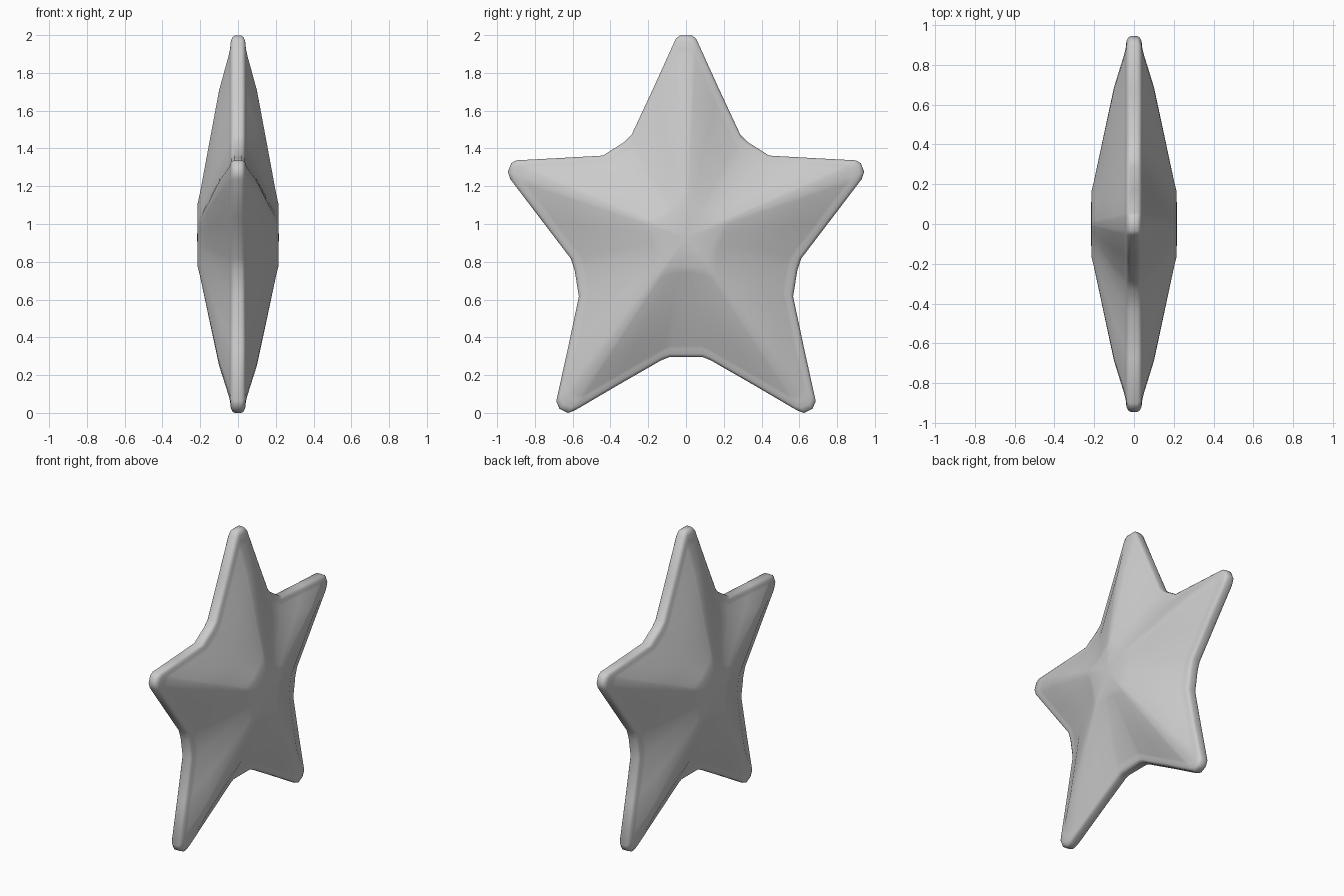
import bpy, bmesh, math

if "Cube" in bpy.data.objects:
    bpy.data.objects.remove(bpy.data.objects["Cube"])

CZ = 0.93  # height of the star centre

# Right half of the star outline (y, z), top to bottom
half = [(0.035, 2.0), (0.056, 1.98), (0.17, 1.728), (0.288, 1.475), (0.33, 1.435), (0.44, 1.365),
        (0.67, 1.352), (0.90, 1.34), (0.925, 1.325), (0.943, 1.28), (0.93, 1.24),
        (0.77, 1.03), (0.61, 0.82), (0.59, 0.76), (0.567, 0.62), (0.625, 0.345), (0.687, 0.065),
        (0.67, 0.025), (0.625, 0.003), (0.59, 0.015), (0.36, 0.15), (0.13, 0.282), (0.09, 0.298)]
outline = half + [(-y, z) for y, z in reversed(half)]

# Rings from rim to plateau: scale, half thickness, blend towards a circle
rings = [(1.0, 0.018, 0), (0.992, 0.03, 0), (0.972, 0.038, 0), (0.935, 0.042, 0),
         (0.90, 0.05, 0), (0.73, 0.10, 0), (0.45, 0.157, 0.1), (0.24, 0.2, 0.45), (0.18, 0.214, 0.6)]


def ring_points(scale, x, blend):
    pts = []
    for y, z in outline:
        dz = z - CZ
        r = math.hypot(y, dz)
        k = scale * ((1 - blend) + blend * 0.95 / r)
        pts.append((x, y * k, CZ + dz * k))
    return pts


bm = bmesh.new()


def add_ring(scale, x, blend):
    return [bm.verts.new(p) for p in ring_points(scale, x, blend)]


# Loft all rings from one face to the other
loops = [add_ring(s, -h, b) for s, h, b in reversed(rings)]
loops += [add_ring(s, h, b) for s, h, b in rings]
n = len(outline)
for a, c in zip(loops, loops[1:]):
    for i in range(n):
        j = (i + 1) % n
        bm.faces.new((a[i], a[j], c[j], c[i]))

# Flat centre of each face
for loop, x in ((loops[0], -0.216), (loops[-1], 0.216)):
    centre = bm.verts.new((x, 0, CZ))
    for i in range(n):
        bm.faces.new((loop[i], loop[(i + 1) % n], centre))

bmesh.ops.recalc_face_normals(bm, faces=bm.faces)
mesh = bpy.data.meshes.new("star")
bm.to_mesh(mesh)
bm.free()
star = bpy.data.objects.new("star", mesh)
bpy.context.collection.objects.link(star)

# Soft shading
bpy.context.view_layer.objects.active = star
star.select_set(True)
bpy.ops.object.shade_smooth_by_angle(angle=math.radians(60))

# Rest the lower tips on the ground
low = min(v.co.z for v in mesh.vertices)
for v in mesh.vertices:
    v.co.z -= low
